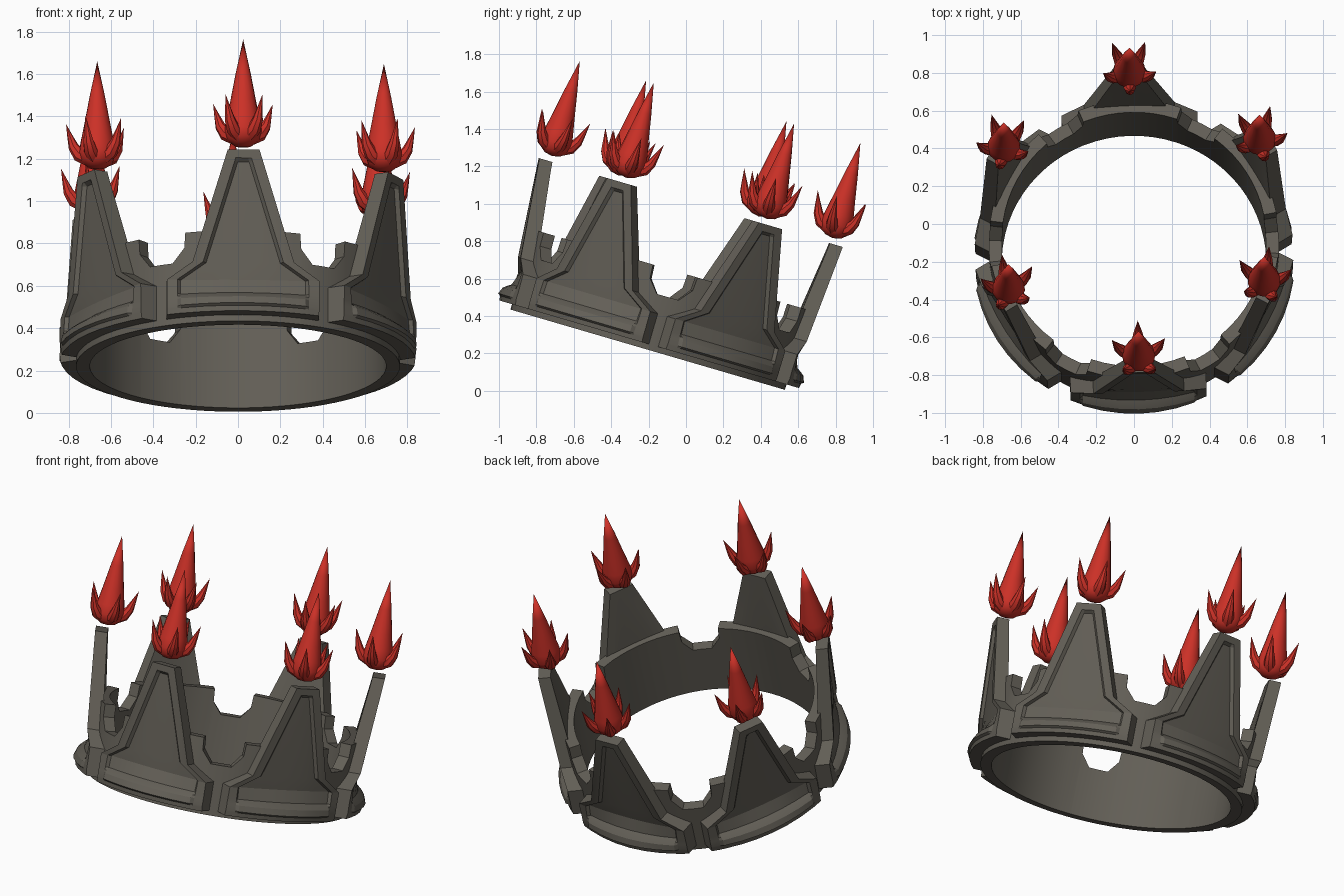
import bpy, bmesh, math
from mathutils import Matrix, Vector

if "Cube" in bpy.data.objects:
    bpy.data.objects.remove(bpy.data.objects["Cube"])

# whole crown is tipped back and turned a little
CROWN = (Matrix.Translation((0, -0.205, 0.22))
         @ Matrix.Rotation(math.radians(-16.3), 4, 'X')
         @ Matrix.Rotation(math.radians(1.8), 4, 'Z'))


def material(name, color):
    m = bpy.data.materials.new(name)
    m.diffuse_color = (*color, 1)
    m.use_nodes = True
    m.node_tree.nodes["Principled BSDF"].inputs["Base Color"].default_value = m.diffuse_color
    return m


STONE = material("dark_stone", (0.125, 0.115, 0.095))
RED = material("flame_red", (0.60, 0.03, 0.02))


def finish(bm, name, mat, matrix, angle):
    bmesh.ops.remove_doubles(bm, verts=bm.verts, dist=0.0005)
    bmesh.ops.recalc_face_normals(bm, faces=bm.faces)
    mesh = bpy.data.meshes.new(name)
    bm.to_mesh(mesh)
    bm.free()
    mesh.materials.append(mat)
    obj = bpy.data.objects.new(name, mesh)
    bpy.context.collection.objects.link(obj)
    obj.matrix_world = matrix
    bpy.context.view_layer.objects.active = obj
    obj.select_set(True)
    bpy.ops.object.shade_smooth_by_angle(angle=math.radians(angle))
    obj.select_set(False)
    return obj


def lerp_table(table, z):
    for a, b in zip(table, table[1:]):
        if z <= b[0]:
            f = (z - a[0]) / (b[0] - a[0])
            return [p + (q - p) * f for p, q in zip(a[1:], b[1:])]
    return table[-1][1:]


def build_band():
    # ring wall with six notches in its upper edge
    bm = bmesh.new()
    sector = [(-9.3, .445), (-8.9, .37), (-4.5, .30), (0, .30), (4.5, .30),
              (8.9, .37), (9.3, .445)] + [(a, .445) for a in (15, 20, 25, 30, 35, 40, 45)]
    loops = []
    for k in range(6):
        for deg, top in sector:
            a = math.radians(deg + 60 * k)
            loops.append([bm.verts.new((r * math.cos(a), r * math.sin(a), z))
                          for r, z in ((.70, 0), (.765, 0), (.768, top), (.70, top))])
    for i, a in enumerate(loops):
        b = loops[(i + 1) % len(loops)]
        for j in range(4):
            n = (j + 1) % 4
            bm.faces.new((a[j], a[n], b[n], b[j]))
    finish(bm, "crown_band", STONE, CROWN, 25)


# height: half width
WIDTH = [(.03, .36), (.2, .36), (.28, .24), (.82, .075)]
# height: front distance, front curve, back distance, back curve
DEPTH = [(.03, .835, .6, .72, .4), (.065, .84, .6, .72, .4), (.115, .82, .45, .72, .4),
         (.2, .79, .2, .72, .4), (.28, .80, .05, .72, .2), (.82, .845, 0, .773, 0)]
ROWS = [.03, .055, .065, .1, .115, .13, .2, .28, .765, .78, .82]


def build_panel(index, matrix):
    # framed spire plate: curved foot, flat flaring top, recessed field, raised lower bar
    bm = bmesh.new()
    front, back = [], []
    for ri, z in enumerate(ROWS):
        w, = lerp_table(WIDTH, z)
        fd, fk, bd, bk = lerp_table(DEPTH, z)
        wj = w - .065
        cols = [-w, -(w - .05)] + [wj * (i - 3) / 3 for i in range(7)] + [w - .05, w]
        f_row, b_row = [], []
        for ci, t in enumerate(cols):
            push = 0
            if 2 <= ci <= 8:
                push = .012 if ri in (2, 3) else -.018 if 5 <= ri <= 8 else 0
            f_row.append(bm.verts.new((t, -(fd - fk * t * t + push), z)))
            b_row.append(bm.verts.new((t, -(bd - bk * t * t), z)))
        front.append(f_row)
        back.append(b_row)
    nr, nc = len(ROWS), 11
    for grid in (front, back):
        for r in range(nr - 1):
            for c in range(nc - 1):
                bm.faces.new((grid[r][c], grid[r][c + 1], grid[r + 1][c + 1], grid[r + 1][c]))
    for r in range(nr - 1):
        for c in (0, nc - 1):
            bm.faces.new((front[r][c], front[r + 1][c], back[r + 1][c], back[r][c]))
    for c in range(nc - 1):
        for r in (0, nr - 1):
            bm.faces.new((front[r][c], front[r][c + 1], back[r][c + 1], back[r][c]))
    finish(bm, f"spire_panel_{index}", STONE, matrix, 14)


def tube(bm, path, side, sides):
    # sweep circles along a planar path of (point, radius)
    rings = []
    for i, (p, rad) in enumerate(path):
        d = (path[min(i + 1, len(path) - 1)][0] - path[max(i - 1, 0)][0]).normalized()
        n = side.cross(d)
        rings.append([bm.verts.new(p + rad * (math.cos(q) * side + math.sin(q) * n))
                      for q in (2 * math.pi * j / sides for j in range(sides))])
    for a, b in zip(rings, rings[1:]):
        for j in range(sides):
            n = (j + 1) % sides
            bm.faces.new((a[j], a[n], b[n], b[j]))


def build_flame(index, matrix):
    # bulb drawn out to a tall point
    bm = bmesh.new()
    core = [(0, 0), (.045, .01), (.075, .035), (.088, .075), (.08, .13),
            (.062, .22), (.036, .36), (0, .53)]
    tube(bm, [(Vector((0, 0, h)), r) for r, h in core], Vector((1, 0, 0)), 14)
    # five curling side tongues
    tongue = [(.03, .05, 0), (.045, .052, .035), (.085, .07, .033), (.112, .11, .025),
              (.128, .16, .014), (.148, .225, 0)]
    for k in range(5):
        a = math.radians(90 + 72 * k)
        out = Vector((math.cos(a), math.sin(a), 0))
        side = Vector((-math.sin(a), math.cos(a), 0))
        tube(bm, [(out * r + Vector((0, 0, h)), rad) for r, h, rad in tongue], side, 8)
    finish(bm, f"flame_{index}", RED, matrix, 40)


build_band()
for k in range(6):
    turn = CROWN @ Matrix.Rotation(math.radians(60 * k), 4, 'Z')
    build_panel(k + 1, turn)
    build_flame(k + 1, turn @ Matrix.Translation((0, -.782, .85)))
